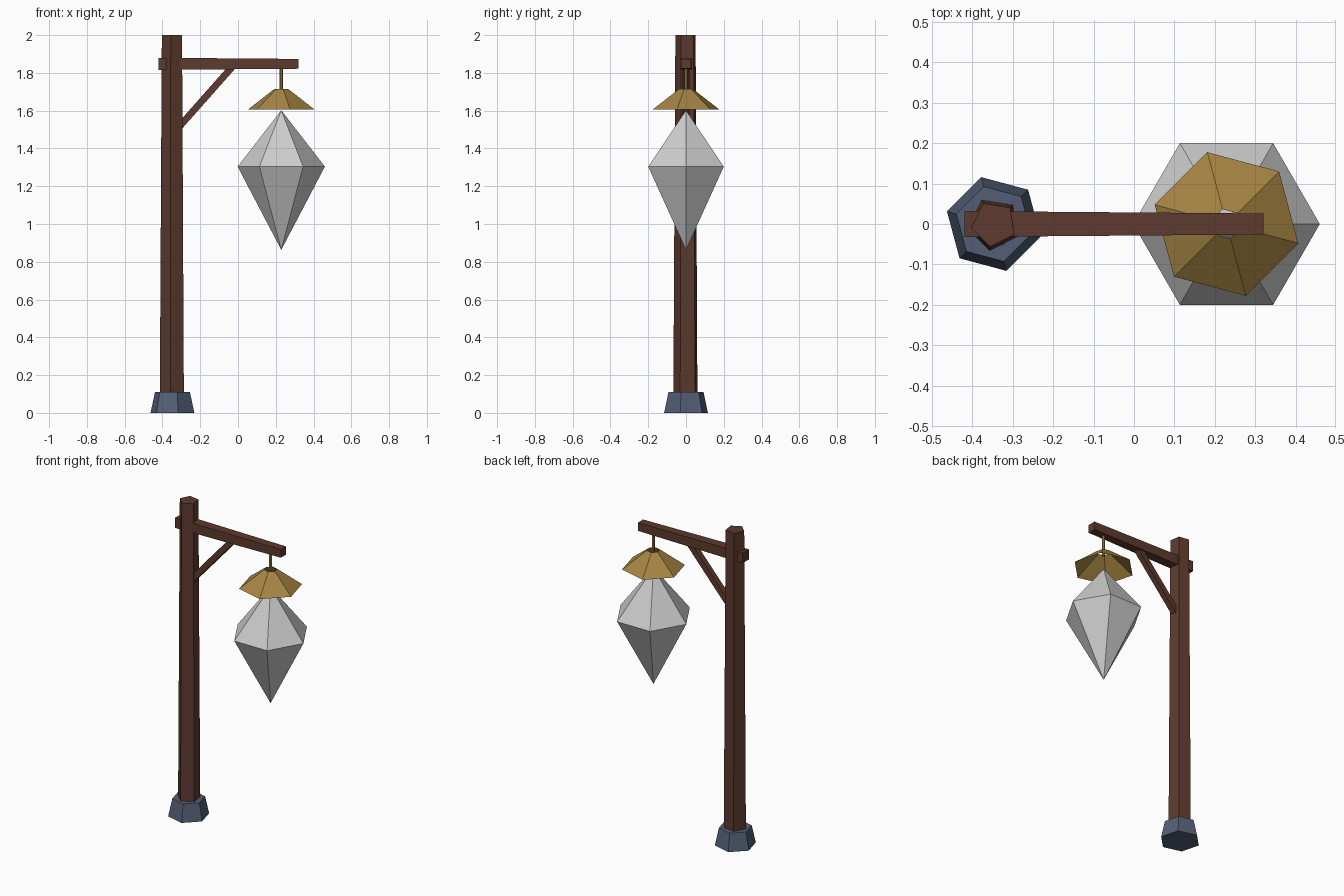
import bpy, bmesh, math
from mathutils import Vector

if "Cube" in bpy.data.objects:
    bpy.data.objects.remove(bpy.data.objects["Cube"])


def material(name, rgb):
    # sRGB bytes to linear diffuse colour
    def lin(c):
        c /= 255
        return c / 12.92 if c <= 0.04045 else ((c + 0.055) / 1.055) ** 2.4
    m = bpy.data.materials.new(name)
    m.diffuse_color = (*[lin(c) for c in rgb], 1)
    m.use_nodes = True
    m.node_tree.nodes["Principled BSDF"].inputs["Base Color"].default_value = m.diffuse_color
    return m


wood = material("dark_wood", (93, 58, 46))
stone = material("blue_stone", (83, 95, 117))
brass = material("aged_brass", (166, 133, 67))
crystal = material("pale_crystal", (205, 205, 205))


def loft(name, mat, sides, rings, start=0.0, offset=(0, 0, 0), caps=(True, True)):
    """Flat-sided solid through (radius, height) rings; radius 0 makes a point."""
    bm = bmesh.new()
    loops = []
    for r, z in rings:
        if r == 0:
            loops.append([bm.verts.new((0, 0, z))])
        else:
            loops.append([bm.verts.new((r * math.cos(a), r * math.sin(a), z))
                          for a in (math.radians(start) + math.tau * i / sides
                                    for i in range(sides))])
    for lo, hi in zip(loops, loops[1:]):
        for i in range(sides):
            j = (i + 1) % sides
            corners = [lo[i % len(lo)], lo[j % len(lo)], hi[j % len(hi)], hi[i % len(hi)]]
            bm.faces.new(list(dict.fromkeys(corners)))
    if caps[0] and len(loops[0]) > 1:
        bm.faces.new(loops[0][::-1])
    if caps[1] and len(loops[-1]) > 1:
        bm.faces.new(loops[-1])
    mesh = bpy.data.meshes.new(name)
    bm.to_mesh(mesh)
    bm.free()
    mesh.materials.append(mat)
    ob = bpy.data.objects.new(name, mesh)
    ob.location = offset
    bpy.context.collection.objects.link(ob)
    return ob


def timber(name, start, end, half_start, half_end):
    """Square timber between two points in the xz plane, optionally tapered."""
    a, b = Vector(start), Vector(end)
    d = b - a
    k = math.sqrt(2)
    ob = loft(name, wood, 4, [(half_start * k, 0), (half_end * k, d.length)], 45, a)
    ob.rotation_euler = (0, math.atan2(d.x, d.z), 0)
    return ob


POST_X, LAMP_X = -0.347, 0.229

# Stone footing and tapered five-sided post
loft("footing", stone, 6, [(0.12, 0), (0.096, 0.11)], 45, (POST_X, 0, 0))
loft("post", wood, 5, [(0.068, 0.05), (0.057, 2.0)], 45, (POST_X, 0, 0))

# Cross arm and diagonal brace
timber("cross_arm", (-0.42, 0, 1.848), (0.32, 0, 1.848), 0.032, 0.026)
timber("brace", (-0.335, 0, 1.488), (-0.025, 0, 1.838), 0.018, 0.018)

# Hanging rod and open lamp shade
loft("hanging_rod", brass, 6, [(0.009, 1.69), (0.009, 1.83)], 0, (LAMP_X, 0, 0))
loft("lamp_shade", brass, 6, [(0.184, 1.605), (0.038, 1.715)], 45,
     (LAMP_X, 0, 0), caps=(False, False))

# Faceted crystal lamp
loft("crystal_lamp", crystal, 6, [(0, 0.863), (0.231, 1.304), (0, 1.602)], 0, (LAMP_X, 0, 0))
